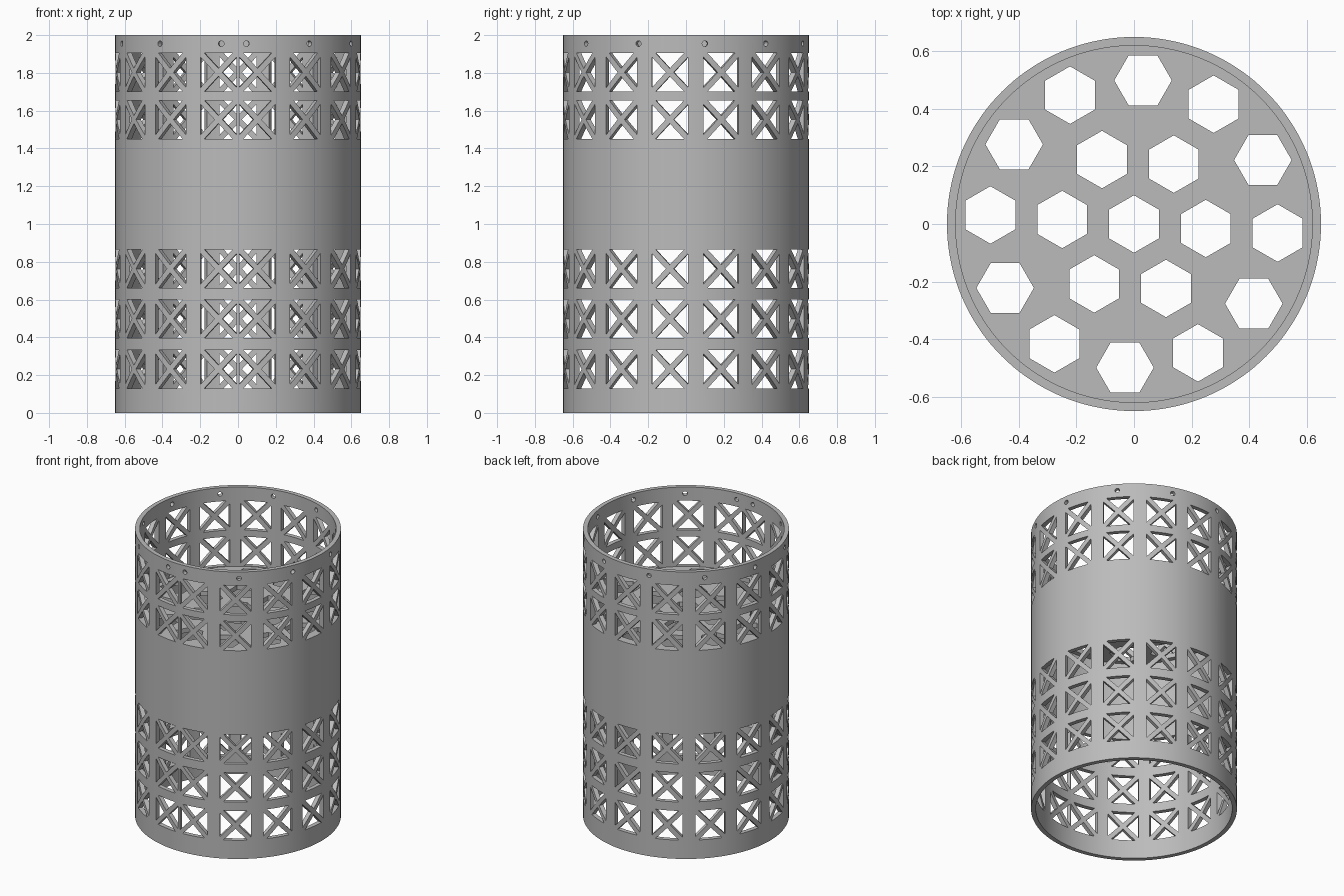
import bpy, bmesh, math
from math import radians, sin, cos, pi, sqrt
from mathutils import Matrix

if "Cube" in bpy.data.objects:
    bpy.data.objects.remove(bpy.data.objects["Cube"])

OUTER, INNER, HEIGHT = 0.65, 0.62, 2.0
SEGMENTS = 144

grey = bpy.data.materials.new("plain_grey")
grey.use_nodes = True
colour = (0.5, 0.5, 0.5, 1)
grey.diffuse_color = colour
grey.node_tree.nodes["Principled BSDF"].inputs["Base Color"].default_value = colour


def polygon(radius, sides, turn=0.0):
    return [(radius * cos(turn + 2 * pi * i / sides),
             radius * sin(turn + 2 * pi * i / sides)) for i in range(sides)]


def prism(bm, points, low, high, matrix=Matrix()):
    """Counter-clockwise outline extruded along local z."""
    bottom = [bm.verts.new(matrix @ Matrix.Translation((x, y, low)).translation) for x, y in points]
    top = [bm.verts.new(matrix @ Matrix.Translation((x, y, high)).translation) for x, y in points]
    bm.faces.new(bottom[::-1])
    bm.faces.new(top)
    for i in range(len(points)):
        j = (i + 1) % len(points)
        bm.faces.new((bottom[i], bottom[j], top[j], top[i]))


def make_object(name, bm):
    bmesh.ops.recalc_face_normals(bm, faces=bm.faces)
    mesh = bpy.data.meshes.new(name)
    bm.to_mesh(mesh)
    bm.free()
    obj = bpy.data.objects.new(name, mesh)
    bpy.context.collection.objects.link(obj)
    return obj


def cut_and_finish(obj, cutter):
    cutter.hide_render = True
    bpy.ops.object.select_all(action='DESELECT')
    bpy.context.view_layer.objects.active = obj
    obj.select_set(True)
    mod = obj.modifiers.new("openings", 'BOOLEAN')
    mod.operation, mod.solver, mod.object = 'DIFFERENCE', 'EXACT', cutter
    bpy.ops.object.modifier_apply(modifier=mod.name)
    bpy.data.objects.remove(cutter)
    obj.data.materials.clear()
    obj.data.materials.append(grey)
    bpy.ops.object.shade_smooth_by_angle(angle=radians(30))


def on_wall(angle, z):
    """Frame on the wall: x sideways, y up, z outward; angle runs from the front to the left side."""
    return (Matrix.Translation((0, 0, z)) @ Matrix.Rotation(angle, 4, 'Z')
            @ Matrix.Rotation(pi / 2, 4, 'X'))


# Tube wall: a square profile swept round the axis
bm = bmesh.new()
profile = [(OUTER, 0), (OUTER, HEIGHT), (INNER, HEIGHT), (INNER, 0)]
rings = [[bm.verts.new((r * cos(a), r * sin(a), z)) for r, z in profile]
         for a in (2 * pi * i / SEGMENTS for i in range(SEGMENTS))]
for i, ring in enumerate(rings):
    following = rings[(i + 1) % SEGMENTS]
    for k in range(4):
        n = (k + 1) % 4
        bm.faces.new((ring[k], following[k], following[n], ring[n]))
tube_wall = make_object("tube_wall", bm)

# Crossed windows: four triangles each, leaving an X of bars
bm = bmesh.new()
half_w, half_h, bar = 0.097, 0.102, 0.021
side = [(bar, 0), (half_w, bar - half_h), (half_w, half_h - bar)]
upper = [(0, bar), (half_w - bar, half_h), (bar - half_w, half_h)]
triangles = [side, upper,
             [(-x, -y) for x, y in side], [(-x, -y) for x, y in upper]]
first, count = 9.2, 15
step = (360 - 2 * first) / (count - 1)
for z in (0.232, 0.498, 0.763, 1.553, 1.803):
    for i in range(count):
        for triangle in triangles:
            prism(bm, triangle, 0.605, 0.69, on_wall(radians(first + step * i), z))

# Small pin holes under the top rim
for i in range(12):
    prism(bm, polygon(0.015, 16), 0.59, 0.69, on_wall(radians(3.9 + 31.66 * i), 1.955))
cut_and_finish(tube_wall, make_object("wall_cutter", bm))

# Inner shelf with hexagonal holes
bm = bmesh.new()
prism(bm, polygon(INNER + 0.002, SEGMENTS), 1.415, 1.447)
shelf = make_object("inner_shelf", bm)
bm = bmesh.new()
for radius, number in ((0, 1), (0.25, 6), (0.5, 12)):
    for i in range(number):
        turn = 2 * pi * i / number
        a = turn - radians(3.6)
        prism(bm, polygon(0.1, 6, pi / 2 + turn), 1.3, 1.6,
              Matrix.Translation((radius * cos(a), radius * sin(a), 0)))
cut_and_finish(shelf, make_object("shelf_cutter", bm))
